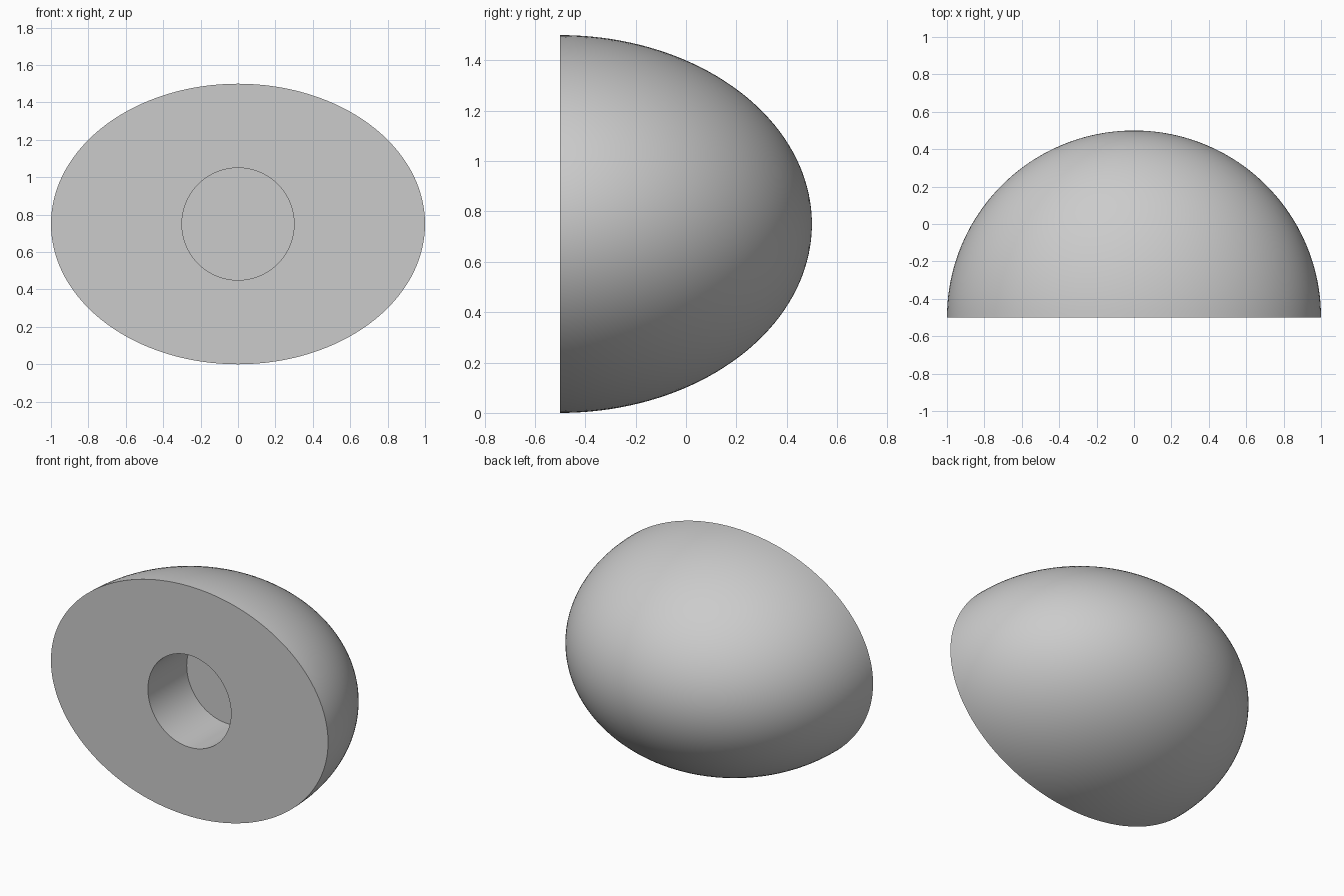
import bpy, bmesh
from math import sin, cos, pi, radians

old = bpy.data.objects.get("Cube")
if old:
    bpy.data.objects.remove(old, do_unlink=True)

SEGMENTS, ARC_STEPS = 128, 40
HEIGHT, FRONT, FLOOR, HOLE = 0.75, -0.5, -0.1, 0.3

grey = bpy.data.materials.new("plain grey")
grey.use_nodes = True
colour = (0.6, 0.6, 0.6, 1)
grey.diffuse_color = colour
grey.node_tree.nodes["Principled BSDF"].inputs["Base Color"].default_value = colour

bm = bmesh.new()


def ring(rx, rz, y):
    """Elliptical loop of vertices facing along y."""
    angles = [2 * pi * i / SEGMENTS for i in range(SEGMENTS)]
    return [bm.verts.new((rx * cos(a), y, HEIGHT + rz * sin(a))) for a in angles]


# Round blind hole, then the half ellipsoid from its flat face to the back
rings = [ring(HOLE, HOLE, FLOOR), ring(HOLE, HOLE, FRONT)]
for i in range(ARC_STEPS):
    t = pi / 2 * i / ARC_STEPS
    rings.append(ring(cos(t), HEIGHT * cos(t), FRONT + sin(t)))

for a, b in zip(rings, rings[1:]):
    for i in range(SEGMENTS):
        j = (i + 1) % SEGMENTS
        bm.faces.new((a[i], a[j], b[j], b[i]))

# Hole floor and back tip
bm.faces.new(rings[0])
tip = bm.verts.new((0, FRONT + 1, HEIGHT))
for i in range(SEGMENTS):
    bm.faces.new((rings[-1][i], rings[-1][(i + 1) % SEGMENTS], tip))
bmesh.ops.recalc_face_normals(bm, faces=bm.faces)

mesh = bpy.data.meshes.new("half_ellipsoid")
bm.to_mesh(mesh)
bm.free()
mesh.materials.append(grey)
body = bpy.data.objects.new("half_ellipsoid_with_hole", mesh)
bpy.context.collection.objects.link(body)

# Smooth dome with crisp rims
bpy.ops.object.select_all(action="DESELECT")
body.select_set(True)
bpy.context.view_layer.objects.active = body
bpy.ops.object.shade_smooth_by_angle(angle=radians(30))
